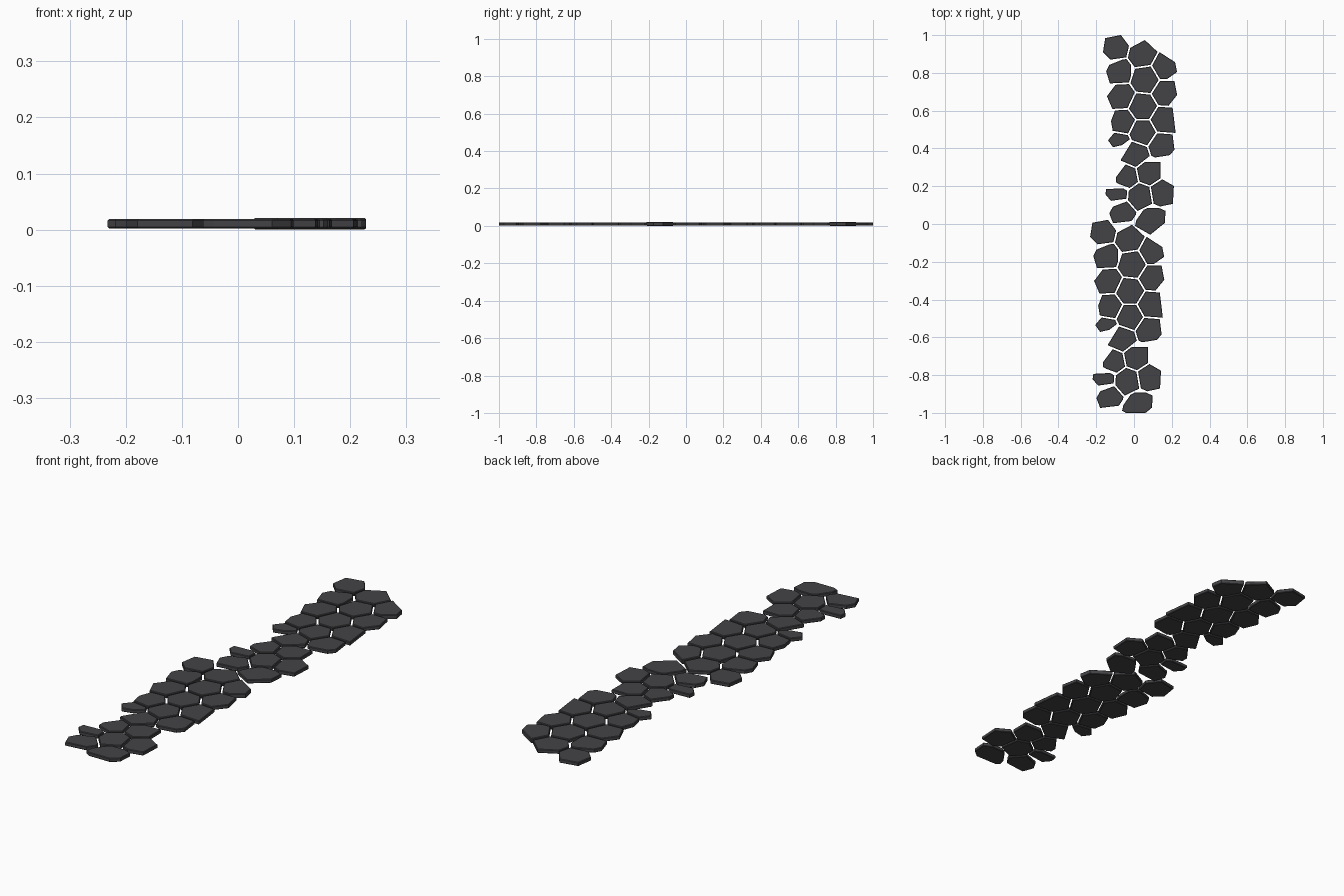
import bpy, bmesh, math
from mathutils import Vector

if "Cube" in bpy.data.objects:
    bpy.data.objects.remove(bpy.data.objects["Cube"])

# One half of the path, in hundredths of a unit.
# Each stone: seed x, y, then outer trims as (angle in degrees, distance from the seed).
STONES = [
    (-9.7, 93.2, [(101, 6.2), (171, 6.3), (225, 6.3), (37, 6.3)]),
    (4, 90, [(118, 5.7), (47, 6.6)]),
    (17, 83, [(57, 4.8), (11, 5.2), (-55, 5.4)]),
    (-8, 81, [(112, 4.9), (153, 6), (197, 6.5), (0, 6.3)]),
    (6, 76.5, []),
    (-7.3, 67.5, [(143, 5.7), (203, 6.4)]),
    (17, 69.5, [(80, 7), (11, 5.5), (-39, 5.3)]),
    (4.5, 62, []),
    (-6.5, 54, [(159, 5.5), (190, 5.5)]),
    (16, 55, [(7, 5.2)]),
    (4.5, 48.5, []),
    (-8.5, 42.5, [(-53, 1.9), (-77, 1.2), (216, 3.2), (140, 5.2)]),
    (15, 41.5, [(7, 6.1), (-40, 6.3), (-81, 5.6)]),
    (0.5, 37, [(180, 7.4)]),
    (8, 27.5, [(90, 5.3), (0, 6.1)]),
    (-4.5, 25, [(143, 3.9), (180, 5), (250, 4.8)]),
    (15.2, 16.5, [(60, 6.1), (-3, 5.7), (-78, 6.8)]),
    (-10, 15.5, [(93, 3.2), (220, 3.8), (172, 5.1), (-82, 2.9)]),
    (3.2, 14.5, []),
    (-6.5, 6, [(151, 5.6), (201, 6.3), (-83, 5), (-35, 6.8)]),
    (9, 2.5, [(90, 6), (-4, 7.4), (-51, 6.1), (240, 7.3), (145, 6.1)]),
]
HALF_GAP = 0.45
REPEAT = Vector((-6.8, -97.8))   # the second half is a shifted copy
THICK_STONE = 2                  # this one is slightly thicker

stone_mat = bpy.data.materials.new("dark_slate")
stone_mat.diffuse_color = (0.057, 0.055, 0.061, 1)
stone_mat.use_nodes = True
stone_mat.node_tree.nodes["Principled BSDF"].inputs["Base Color"].default_value = stone_mat.diffuse_color


def clip(poly, point, normal):
    """Keep the part of a convex polygon behind the line."""
    out = []
    for a, b in zip(poly, poly[1:] + poly[:1]):
        da, db = (a - point).dot(normal), (b - point).dot(normal)
        if da <= 0:
            out.append(a)
        if (da < 0 < db) or (db < 0 < da):
            out.append(a.lerp(b, da / (da - db)))
    return out


def outline(i):
    """Cell of stone i: halfway to its neighbours, then trimmed outside."""
    x, y, trims = STONES[i]
    seed = Vector((x, y))
    poly = [seed + Vector(c) for c in ((-15, -15), (15, -15), (15, 15), (-15, 15))]
    for j, other in enumerate(STONES):
        if j != i:
            d = Vector(other[:2]) - seed
            n = d.normalized()
            poly = clip(poly, seed + d / 2 - n * HALF_GAP, n)
    for angle, dist in trims:
        n = Vector((math.cos(math.radians(angle)), math.sin(math.radians(angle))))
        poly = clip(poly, seed + n * dist, n)
    return poly


def build_stone(name, poly, z0, z1):
    # drop corners that almost coincide
    poly = [p for k, p in enumerate(poly) if (p - poly[k - 1]).length > 0.5]
    bm = bmesh.new()
    low = [bm.verts.new((p.x / 100, p.y / 100, z0)) for p in poly]
    high = [bm.verts.new((p.x / 100, p.y / 100, z1)) for p in poly]
    bm.faces.new(low[::-1])
    bm.faces.new(high)
    for k in range(len(poly)):
        bm.faces.new((low[k - 1], low[k], high[k], high[k - 1]))
    bmesh.ops.recalc_face_normals(bm, faces=bm.faces[:])
    # small chamfer round the top and bottom rims
    rims = [e for e in bm.edges if abs(e.verts[0].co.z - e.verts[1].co.z) < 1e-5]
    bmesh.ops.bevel(bm, geom=rims, offset=0.0025, segments=1, affect='EDGES')
    mesh = bpy.data.meshes.new(name)
    bm.to_mesh(mesh)
    bm.free()
    mesh.materials.append(stone_mat)
    bpy.context.collection.objects.link(bpy.data.objects.new(name, mesh))


# Lay both halves of the path
for half in range(2):
    for i in range(len(STONES)):
        poly = [p + REPEAT * half for p in outline(i)]
        poly = clip(poly, Vector((0, -100)), Vector((0, -1)))
        z0, z1 = (0.0, 0.021) if i == THICK_STONE else (0.002, 0.019)
        build_stone(f"paving_stone_{half * len(STONES) + i + 1:02d}", poly, z0, z1)
